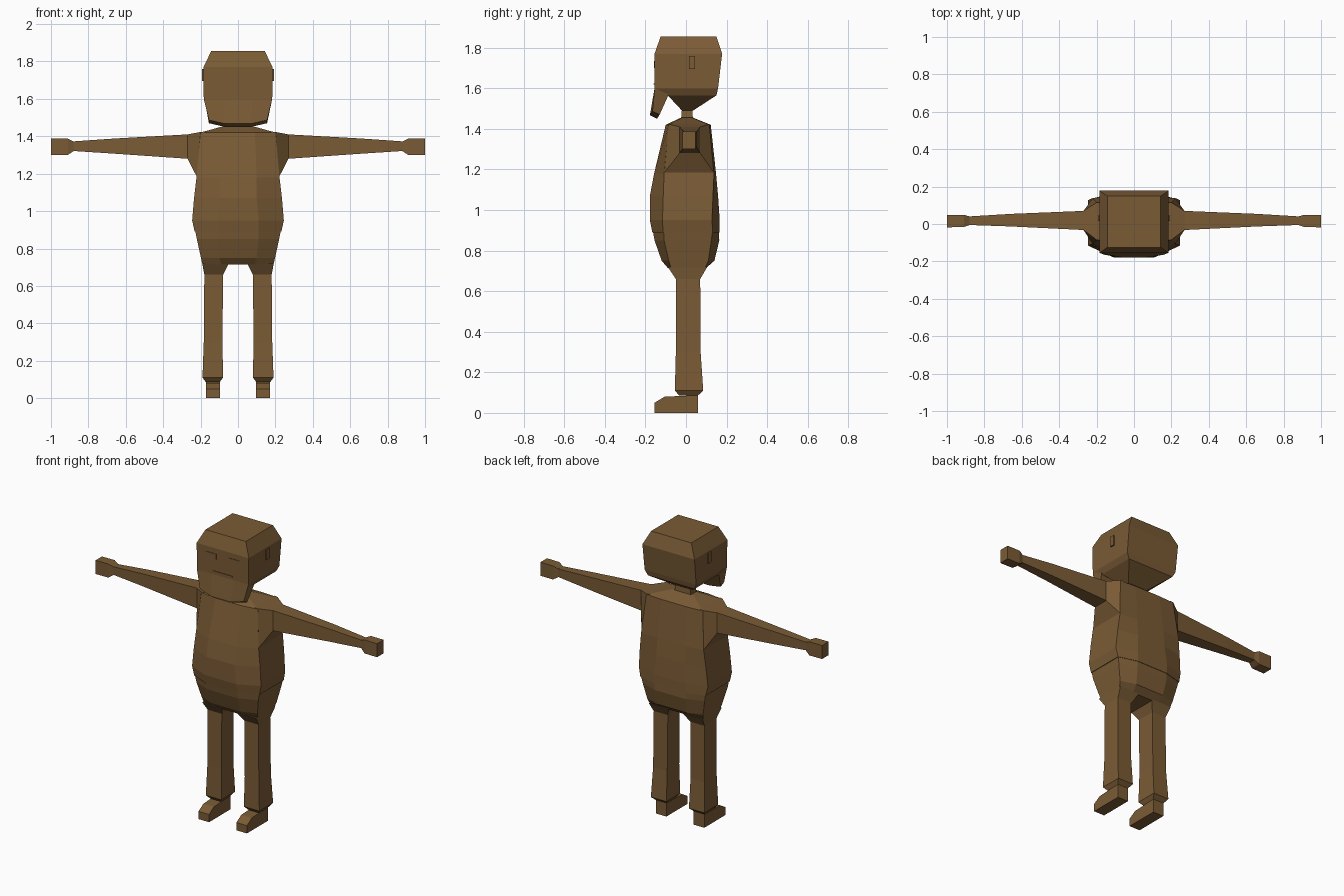
import bpy, bmesh

brown = bpy.data.materials.new("brown")
brown.diffuse_color = (0.195, 0.105, 0.036, 1)


def loft(name, rings):
    """Skin a stack of equal-length point rings and cap both ends."""
    bm = bmesh.new()
    loops = [[bm.verts.new(p) for p in ring] for ring in rings]
    n = len(loops[0])
    for a, b in zip(loops, loops[1:]):
        for i in range(n):
            j = (i + 1) % n
            bm.faces.new((a[i], a[j], b[j], b[i]))
    bm.faces.new(loops[0][::-1])
    bm.faces.new(loops[-1])
    bmesh.ops.recalc_face_normals(bm, faces=bm.faces)
    mesh = bpy.data.meshes.new(name)
    bm.to_mesh(mesh)
    bm.free()
    mesh.materials.append(brown)
    ob = bpy.data.objects.new(name, mesh)
    bpy.context.collection.objects.link(ob)
    return ob


def mirror(ob):
    ob.modifiers.new("mirror", 'MIRROR').use_axis = (True, False, False)
    return ob


def rect(z, x0, x1, y0, y1):
    return [(x0, y0, z), (x1, y0, z), (x1, y1, z), (x0, y1, z)]


def rect_x(x, y0, y1, z0, z1):
    return [(x, y0, z0), (x, y1, z0), (x, y1, z1), (x, y0, z1)]


def body(z, w, a, yf, sf, sb, yb):
    """Eight-sided section: side half-width w, front/back panel half-width a."""
    return [(-w, sf, z), (-a, yf, z), (a, yf, z), (w, sf, z),
            (w, sb, z), (a, yb, z), (-a, yb, z), (-w, sb, z)]


# torso, with the hips as a separate part below the waist seam
loft("torso", [
    body(0.89, 0.232, 0.11, -0.166, -0.113, 0.132, 0.166),
    body(0.95, 0.245, 0.11, -0.178, -0.116, 0.128, 0.166),
    body(1.07, 0.235, 0.10, -0.178, -0.112, 0.133, 0.158),
    body(1.18, 0.222, 0.10, -0.157, -0.108, 0.138, 0.148),
    body(1.42, 0.20, 0.09, -0.10, -0.085, 0.115, 0.122),
    body(1.455, 0.075, 0.04, -0.025, -0.02, 0.03, 0.035)])
loft("hips", [
    body(0.715, 0.19, 0.09, -0.09, -0.075, 0.095, 0.10),
    body(0.75, 0.198, 0.10, -0.12, -0.085, 0.11, 0.14),
    body(0.85, 0.22, 0.11, -0.155, -0.108, 0.125, 0.164),
    body(0.89, 0.228, 0.11, -0.162, -0.11, 0.13, 0.163)])

# shoulder wedge, arm and hand
mirror(loft("shoulder", [
    [(0.20, -0.107, 1.18), (0.20, 0.137, 1.18), (0.18, 0.115, 1.425), (0.18, -0.085, 1.425)],
    [(0.221, -0.107, 1.185), (0.221, 0.137, 1.185), (0.20, 0.115, 1.423), (0.20, -0.085, 1.423)],
    rect_x(0.27, -0.032, 0.07, 1.28, 1.41)]))
mirror(loft("arm", [
    rect_x(0.27, -0.032, 0.07, 1.28, 1.41),
    rect_x(0.66, -0.013, 0.054, 1.307, 1.388),
    rect_x(0.89, -0.005, 0.04, 1.322, 1.372)]))
mirror(loft("hand", [
    rect_x(0.88, -0.006, 0.041, 1.32, 1.373),
    rect_x(0.91, -0.016, 0.049, 1.30, 1.387),
    rect_x(1.0, -0.018, 0.048, 1.30, 1.387)]))

# legs with flared trouser cuffs
mirror(loft("leg", [
    rect(0.085, 0.098, 0.172, -0.033, 0.058),
    rect(0.11, 0.08, 0.19, -0.055, 0.085),
    rect(0.30, 0.083, 0.183, -0.05, 0.072),
    rect(0.66, 0.08, 0.18, -0.05, 0.07),
    rect(0.72, 0.05, 0.191, -0.09, 0.105)]))

# feet: side profile extruded across x
foot = [(-0.155, 0), (0.06, 0), (0.06, 0.087), (-0.105, 0.08), (-0.155, 0.05)]
mirror(loft("foot", [[(x, y, z) for y, z in foot] for x in (0.097, 0.172)]))

# neck and head
loft("neck", [rect(1.44, -0.06, 0.06, -0.025, 0.035),
              rect(1.50, -0.05, 0.05, -0.02, 0.03)])
loft("head", [
    rect(1.49, -0.07, 0.07, -0.02, 0.035),
    rect(1.565, -0.165, 0.165, -0.09, 0.15),
    rect(1.60, -0.183, 0.183, -0.155, 0.158),
    rect(1.77, -0.185, 0.185, -0.155, 0.178),
    rect(1.855, -0.143, 0.143, -0.125, 0.15)])

# beard: flap hanging from the lower face, chin dips in the middle
def beard_ring(x, tip, front):
    t = x * 0.85
    return [(x, -0.155, 1.60), (t, front, tip + 0.012), (t, front + 0.035, tip - 0.005),
            (x * 0.95, -0.085, 1.57)]


loft("beard", [beard_ring(-0.183, 1.475, -0.165), beard_ring(-0.08, 1.455, -0.178),
               beard_ring(0.08, 1.455, -0.178), beard_ring(0.183, 1.475, -0.165)])

# face details and ears
loft("mouth", [rect(z, -0.07, 0.07, -0.159, -0.15) for z in (1.618, 1.624)])
mirror(loft("eye", [rect(z, 0.045, 0.12, -0.158, -0.15) for z in (1.70, 1.735)]))
mirror(loft("ear", [rect(z, 0.175, 0.193, 0.015, 0.045) for z in (1.695, 1.76)]))
